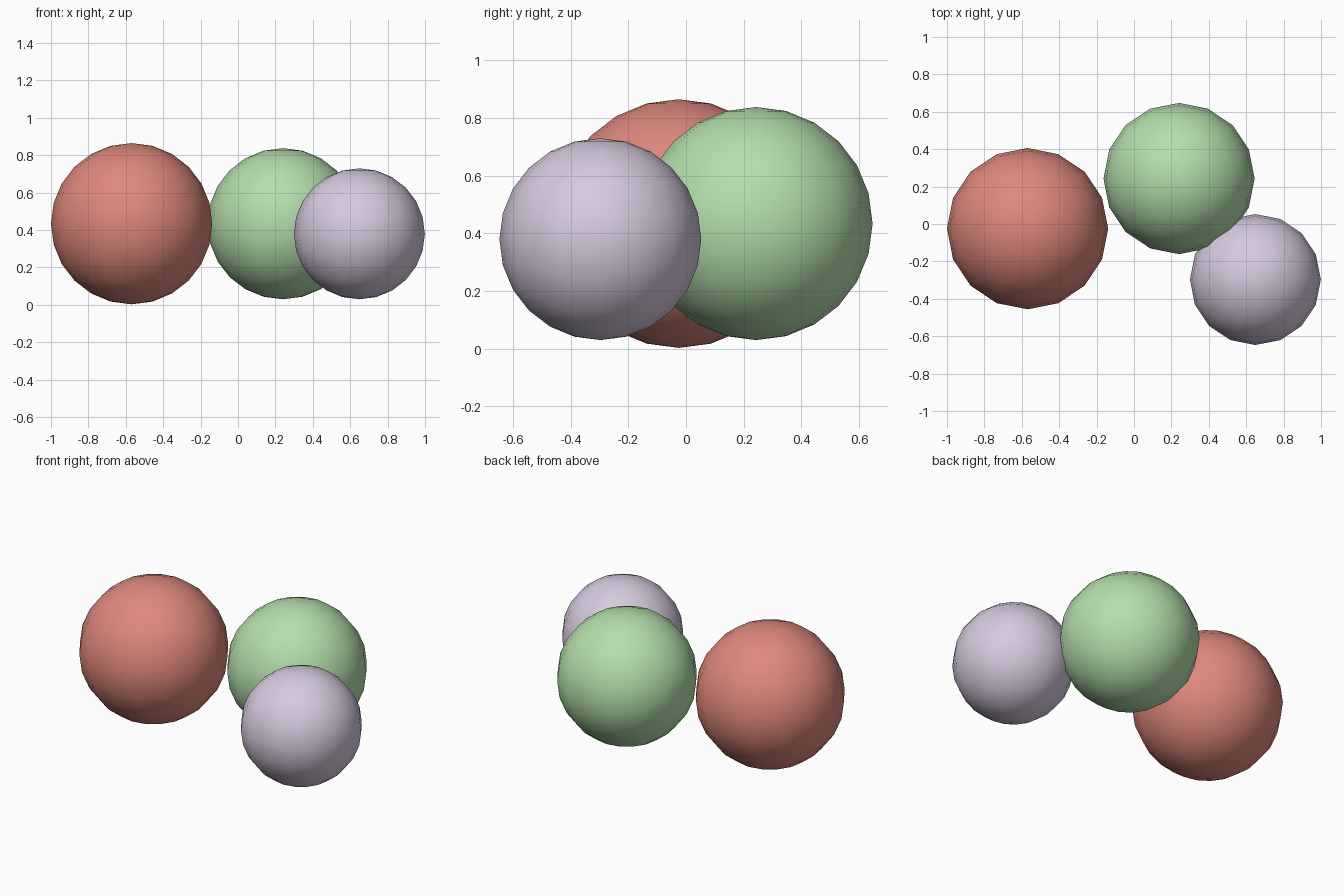
import bpy

if "Cube" in bpy.data.objects:
    bpy.data.objects.remove(bpy.data.objects["Cube"])


def srgb(r, g, b):
    """Convert 0-255 display values to a linear RGBA tuple."""
    def lin(c):
        c /= 255
        return c / 12.92 if c <= 0.04045 else ((c + 0.055) / 1.055) ** 2.4
    return (lin(r), lin(g), lin(b), 1.0)


def ball(name, centre, radius, colour_name, colour):
    """Smooth low-resolution UV sphere in a single flat colour."""
    bpy.ops.mesh.primitive_uv_sphere_add(
        segments=16, ring_count=12, radius=radius, location=centre)
    obj = bpy.context.object
    obj.name = name
    mat = bpy.data.materials.new(colour_name)
    mat.diffuse_color = colour
    mat.use_nodes = True
    mat.node_tree.nodes["Principled BSDF"].inputs["Base Color"].default_value = mat.diffuse_color
    obj.data.materials.append(mat)
    bpy.ops.object.shade_smooth()
    return obj


# Large separate ball on the left
ball("large_ball", (-0.569, -0.025, 0.434), 0.431,
     "coral red", srgb(222, 136, 124))

# Medium ball at the back, touching the small one
ball("medium_ball", (0.241, 0.243, 0.434), 0.404,
     "pale green", srgb(180, 222, 172))

# Small ball at the front right
ball("small_ball", (0.649, -0.297, 0.38), 0.35,
     "pale lavender", srgb(214, 202, 222))
